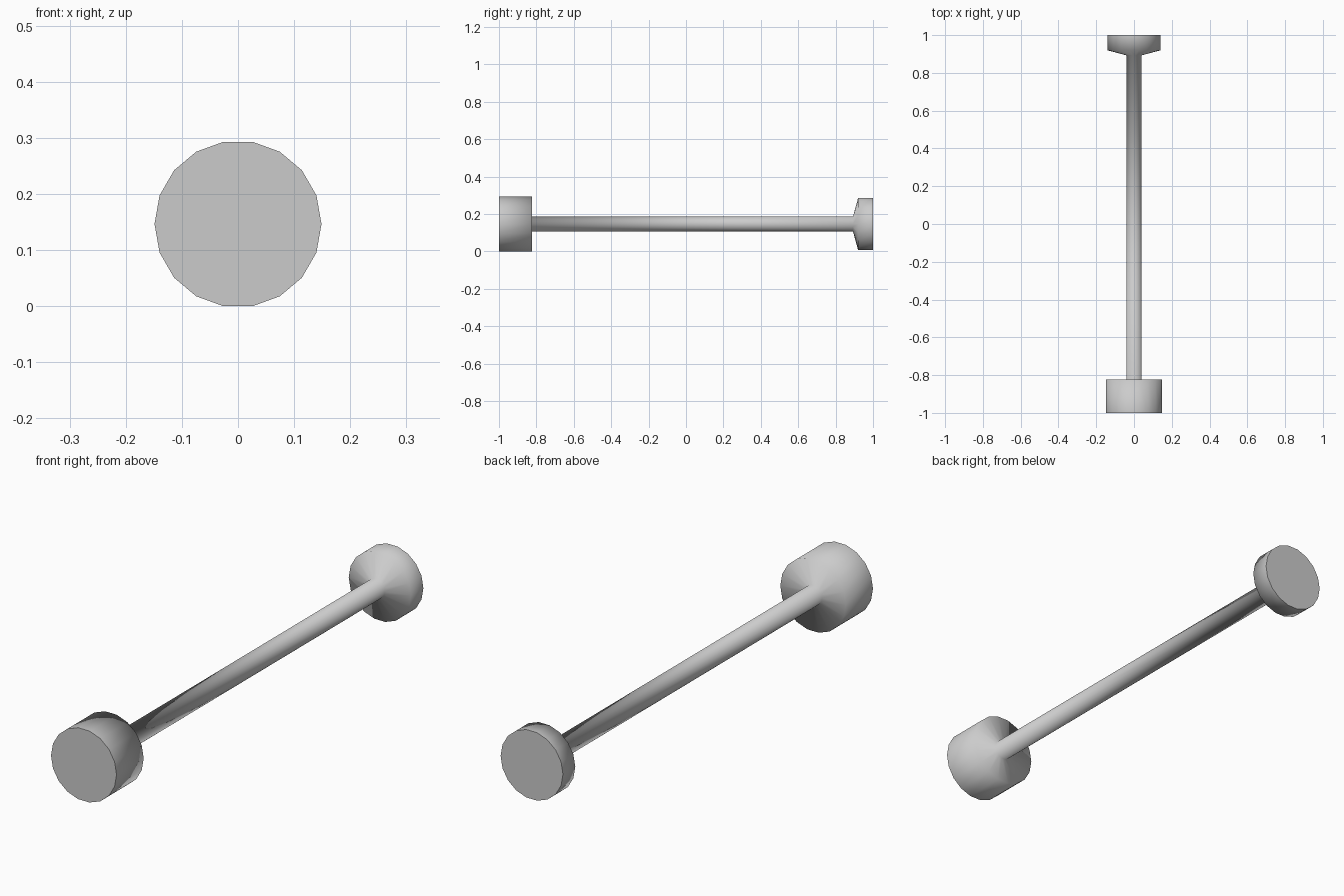
import bpy, bmesh
from math import cos, sin, tau

if "Cube" in bpy.data.objects:
    bpy.data.objects.remove(bpy.data.objects["Cube"])

SIDES = 18
AXIS_Z = 0.1465

# Profile along the bar: (y, radius)
PROFILE = [(-1.0, 0.1488), (-0.824, 0.1488),   # large head
           (-0.824, 0.041), (0.893, 0.041),    # rod
           (0.92, 0.1415), (1.0, 0.1415)]      # flared small head


def lathe_y(name, profile):
    bm = bmesh.new()
    rings = []
    for y, r in profile:
        rings.append([bm.verts.new((r * cos(tau * i / SIDES), y,
                                    AXIS_Z + r * sin(tau * i / SIDES)))
                      for i in range(SIDES)])
    for a, b in zip(rings, rings[1:]):
        for i in range(SIDES):
            j = (i + 1) % SIDES
            bm.faces.new((a[i], a[j], b[j], b[i])).smooth = True
    # Flat end caps with crisp rims
    for ring in (rings[0], rings[-1]):
        cap = bm.faces.new(ring)
        for e in cap.edges:
            e.smooth = False
    bmesh.ops.recalc_face_normals(bm, faces=bm.faces[:])
    mesh = bpy.data.meshes.new(name)
    bm.to_mesh(mesh)
    bm.free()
    obj = bpy.data.objects.new(name, mesh)
    bpy.context.collection.objects.link(obj)
    return obj


# One continuous turned bar with a head at each end
lathe_y("double_headed_bar", PROFILE)
